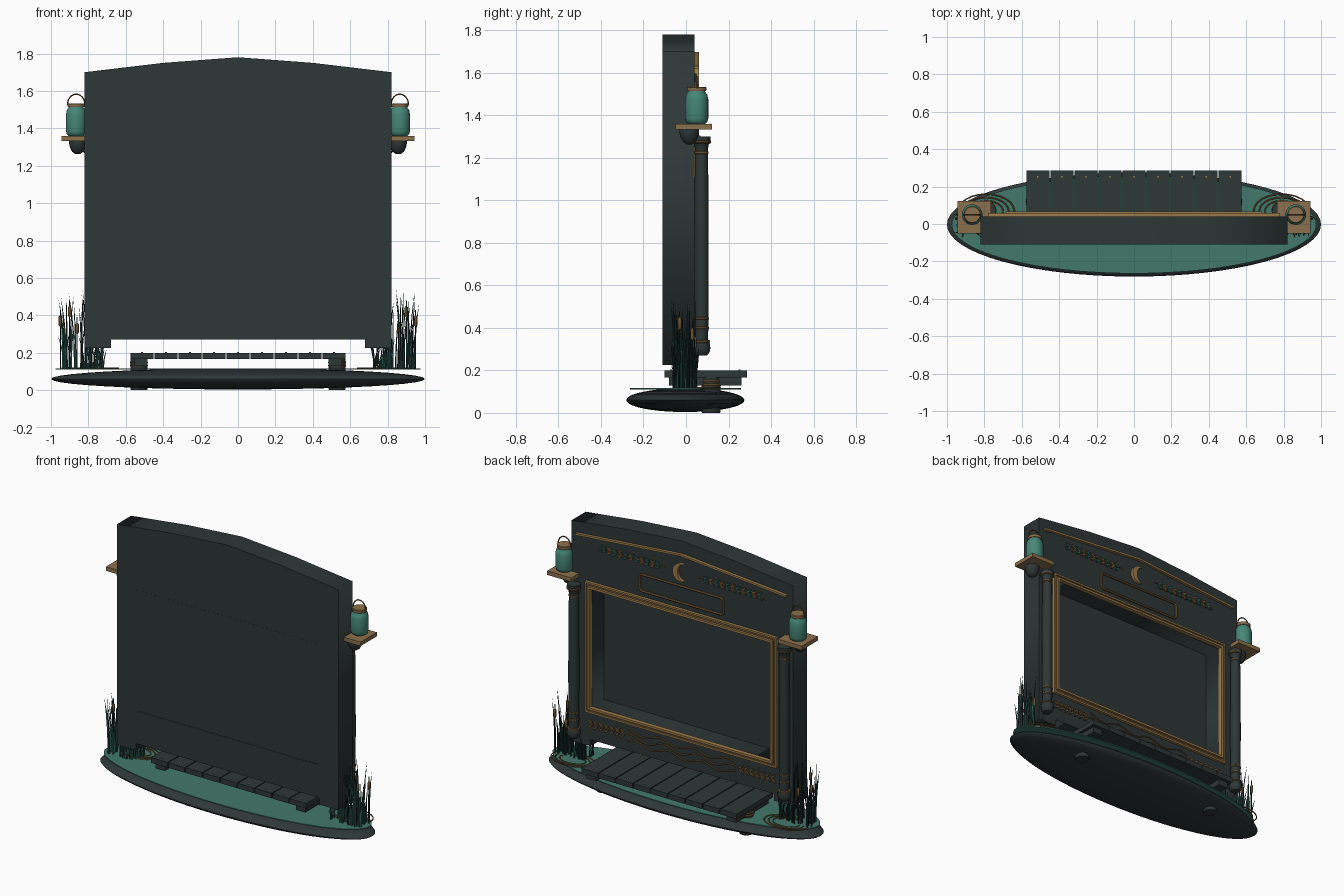
import bpy, bmesh, random
from math import sin, cos, pi, sqrt
from mathutils import Vector

cube = bpy.data.objects.get("Cube")
if cube:
    bpy.data.objects.remove(cube, do_unlink=True)
random.seed(4)


def material(name, r, g, b):
    m = bpy.data.materials.new(name)
    m.use_nodes = True
    m.diffuse_color = (r, g, b, 1)
    m.node_tree.nodes["Principled BSDF"].inputs["Base Color"].default_value = (r, g, b, 1)
    return m


slate = material("dark slate", .027, .038, .038)
water = material("pond teal", .055, .19, .145)
glass = material("jar teal", .06, .24, .185)
gold = material("antique gold", .33, .2, .07)
bronze = material("dark bronze", .15, .085, .03)
wood = material("shelf wood", .26, .16, .075)
reed = material("reed green", .012, .035, .03)
fern = material("fern teal", .02, .1, .08)


def finish(bm, name, mat, smooth=False):
    bmesh.ops.recalc_face_normals(bm, faces=bm.faces)
    if smooth:
        for f in bm.faces:
            f.smooth = True
        for e in bm.edges:
            e.smooth = e.is_manifold and e.calc_face_angle(0) < .7
    me = bpy.data.meshes.new(name)
    bm.to_mesh(me)
    bm.free()
    me.materials.append(mat)
    ob = bpy.data.objects.new(name, me)
    bpy.context.collection.objects.link(ob)
    return ob


def box(name, xs, ys, zs, mat):
    bm = bmesh.new()
    bmesh.ops.create_cube(bm, size=1)
    for v in bm.verts:
        v.co = [(a + b) / 2 + c * (b - a) for (a, b), c in zip((xs, ys, zs), v.co)]
    return finish(bm, name, mat)


def mirror_x(s, a, b):
    return tuple(sorted((s * a, s * b)))


def lathe(name, profile, at, mat, n=20):
    """Turn (radius, z) points round a vertical axis at (x, y)."""
    bm = bmesh.new()
    rings = [[bm.verts.new((at[0] + r * cos(2 * pi * i / n), at[1] + r * sin(2 * pi * i / n), z))
              for i in range(n)] for r, z in profile]
    for a, b in zip(rings, rings[1:]):
        for i in range(n):
            bm.faces.new((a[i], a[i - 1], b[i - 1], b[i]))
    bm.faces.new(rings[0])
    bm.faces.new(rings[-1])
    return finish(bm, name, mat, True)


def curve_mesh(name, cu, mat):
    tmp = bpy.data.objects.new(name, cu)
    bpy.context.collection.objects.link(tmp)
    me = bpy.data.meshes.new_from_object(tmp.evaluated_get(bpy.context.evaluated_depsgraph_get()))
    bpy.data.objects.remove(tmp, do_unlink=True)
    bm = bmesh.new()
    bm.from_mesh(me)
    bmesh.ops.remove_doubles(bm, verts=bm.verts, dist=1e-5)
    return bm


def tube(name, paths, radius, mat, cyclic=False):
    cu = bpy.data.curves.new(name, 'CURVE')
    cu.dimensions, cu.bevel_depth, cu.bevel_resolution = '3D', radius, 1
    cu.use_fill_caps = True
    for path in paths:
        sp = cu.splines.new('POLY')
        sp.points.add(len(path) - 1)
        for p, co in zip(sp.points, path):
            p.co = (*co, 1)
        sp.use_cyclic_u = cyclic
    return finish(curve_mesh(name, cu, mat), name, mat, True)


def plates(name, shapes, y0, y1, mat):
    """Extrude (x, z) outlines from y0 to y1; one object for all."""
    bm = bmesh.new()
    for shape in shapes:
        f = bm.faces.new([bm.verts.new((x, y0, z)) for x, z in shape])
        ext = bmesh.ops.extrude_face_region(bm, geom=[f])["geom"]
        for v in ext:
            if isinstance(v, bmesh.types.BMVert):
                v.co.y = y1
    return finish(bm, name, mat)


def rect_ring(name, x, z0, z1, w, y0, y1, mat):
    bars = [[(-x, z), (x, z), (x, z + w), (-x, z + w)] for z in (z0, z1 - w)]
    bars += [[(a, z0 + w), (a + w, z0 + w), (a + w, z1 - w), (a, z1 - w)] for a in (-x, x - w)]
    return plates(name, bars, y0, y1, mat)


def leaf(x, z, angle, length, width):
    c, s = cos(angle), sin(angle)
    pts = ((0, 0), (.35, .5), (.7, .35), (1, 0), (.7, -.35), (.35, -.5))
    return [(x + c * u * length - s * v * width, z + s * u * length + c * v * width) for u, v in pts]


# Island: lens-shaped body with a thin sheet of water on top
bm = bmesh.new()
bmesh.ops.create_uvsphere(bm, u_segments=64, v_segments=20, radius=1)
for v in bm.verts:
    v.co = (v.co.x, v.co.y * .278 - .003, .06 + v.co.z * .056)
finish(bm, "island_base", slate, True)
pond = lathe("pond_surface", [(.975, .11), (.975, .117)], (0, 0), water, 64)
for v in pond.data.vertices:
    v.co.y = v.co.y * .268 - .003
for s in (-1, 1):
    tube("pond_ripples", [[(s * (.79 + r * cos(t * pi / 12)), .07 + .6 * r * sin(t * pi / 12), .118)
                           for t in range(-1, 20)] for r in (.09, .12, .15)], .004, bronze)

# Cabinet: arched outline with a window, closed by a back panel
X = .82
outline = [(-X, .225), (-.68, .225), (-.68, .27), (.68, .27), (.68, .225), (X, .225),
           (X, 1.7), (.4, 1.75), (0, 1.78), (-.4, 1.75), (-X, 1.7)]
hole = [(-.672, .49), (.672, .49), (.672, 1.3), (-.672, 1.3)]
cu = bpy.data.curves.new("cabinet", 'CURVE')
cu.dimensions, cu.fill_mode, cu.extrude = '2D', 'BOTH', .075
for loop in (outline, hole):
    sp = cu.splines.new('POLY')
    sp.points.add(len(loop) - 1)
    for p, (x, z) in zip(sp.points, loop):
        p.co = (x, z, 0, 1)
    sp.use_cyclic_u = True
bm = curve_mesh("cabinet", cu, slate)
for v in bm.verts:
    v.co = (v.co.x, v.co.z - .035, v.co.y)
finish(bm, "cabinet", slate)
box("back_panel", (-.671, .671), (-.109, -.09), (.491, 1.299), slate)

# Window frame: two gold mouldings with a dark band between
rect_ring("frame_outer", .71, .455, 1.33, .012, .04, .06, gold)
rect_ring("frame_band", .698, .467, 1.318, .014, .04, .053, bronze)
rect_ring("frame_inner", .684, .481, 1.304, .014, .038, .068, gold)


# Header ornament: arched strip, crescent, leafy sprigs and name plate border
def arch(x):
    return 1.685 - .085 * abs(x)


xs = (-.78, -.4, 0, .4, .78)
plates("header_strip", [[(a, arch(a)), (b, arch(b)), (b, arch(b) + .013), (a, arch(a) + .013)]
                        for a, b in zip(xs, xs[1:])], .039, .06, gold)
R = .06
ang = [-1.9 + 3.8 * i / 16 for i in range(17)]
tip = (R * cos(1.9), R * sin(1.9))
outer = [(R * cos(t), 1.575 + R * sin(t)) for t in ang]
inner = [(tip[0] + .042 * sqrt(max(0, 1 - (k / 8) ** 2)), 1.575 + tip[1] * k / 8) for k in range(7, -8, -1)]
plates("crescent", [outer + inner], .04, .06, gold)
for s in (-1, 1):
    stem = [(s * (.13 + .48 * i / 24), .046, 1.57 + .012 * sin(i * .7)) for i in range(25)]
    tube("sprig_stem", [stem], .004, bronze)
    for k, m in enumerate((fern, bronze)):
        plates("sprig_leaves", [leaf(s * (.16 + .04 * i), 1.57, pi / 2 - s * pi / 2 + s * a, .045, .018)
                                for i in range(k, 11, 2) for a in (.6, -.6)], .041, .05, m)
corner = .02
plate_path = []
for cx, cz, a0 in ((.29, 1.46, 0), (-.29, 1.46, 1), (-.29, 1.39, 2), (.29, 1.39, 3)):
    plate_path += [(cx + corner * cos((a0 + i / 4) * pi / 2), .047,
                    cz + corner * sin((a0 + i / 4) * pi / 2)) for i in range(5)]
tube("name_plate_border", [plate_path], .008, bronze, True)

# Lower ornament: flowing waves between rows of leaves
tube("wave_lines", [[(-.4 + .8 * i / 48, .046, z + .016 * sin(i * .42 + ph)) for i in range(49)]
                    for z, ph in ((.405, 0), (.37, .8), (.335, 1.6))], .005, bronze)
for s in (-1, 1):
    plates("lower_leaves", [leaf(s * (.42 + .04 * i), .375, pi / 2 - s * pi / 2 + s * a, .045, .016)
                            for i in range(7) for a in (.65, -.65)], .04, .052, bronze)

for s in (-1, 1):
    # Columns with banded bases and capitals
    at = (s * .78, .073)
    lathe("column", [(.03, .3), (.032, .4), (.034, .7), (.032, 1.1), (.029, 1.28)], at, slate)
    lathe("column_base", [(.026, .27), (.038, .285), (.042, .305), (.038, .33), (.03, .345)], at, slate)
    lathe("column_capital", [(.03, 1.24), (.034, 1.262), (.042, 1.275), (.042, 1.3)], at, slate)
    for z, r in ((.335, .04), (.4, .035), (.445, .035), (1.225, .033), (1.275, .045)):
        lathe("column_band", [(r - .004, z - .007), (r, z - .004), (r, z + .004), (r - .004, z + .007)],
              at, bronze)
    # Shelf with a rounded corbel
    box("lantern_shelf", mirror_x(s, .765, .943), (-.05, .122), (1.333, 1.36), wood)
    lathe("shelf_corbel", [(.012, 1.262), (.03, 1.275), (.042, 1.3), (.046, 1.32), (.046, 1.335)],
          (s * .857, .015), slate)
    # Jar lantern with lid and wire handle
    at = (s * .865, .05)
    lathe("jar", [(.04, 1.36), (.05, 1.368), (.055, 1.385), (.055, 1.475), (.05, 1.497),
                  (.04, 1.51), (.04, 1.52)], at, glass, 24)
    lathe("jar_lid", [(.044, 1.513), (.046, 1.517), (.046, 1.53), (.042, 1.534)], at, wood, 24)
    tube("jar_handle", [[(at[0] + .047 * cos(pi * i / 12), .05, 1.525 + .058 * sin(pi * i / 12))
                         for i in range(13)]], .004, bronze)

# Dock: planks with nails, bearers and round posts
for i in range(9):
    x = (i - 4) * .1285
    box("dock_plank", (x - .061, x + .061), (-.1, .286), (.166, .2), slate)
    for y in (.252, -.07):
        lathe("plank_nail", [(.005, .199), (.005, .203)], (x, y), gold, 8)
for s in (-1, 1):
    box("dock_bearer", mirror_x(s, .485, .555), (-.08, .262), (.128, .166), slate)
    lathe("dock_post", [(.042, 0), (.045, .005), (.045, .166)], (s * .53, .118), slate, 16)
    for z in (.132, .148):
        lathe("post_rope", [(.044, z - .007), (.049, z), (.044, z + .007)], (s * .53, .118), bronze, 16)


# Reeds: bent, tapering three-sided blades with some bulrush heads
def blade(bm, base, lean, h, r):
    rings = []
    for t in (0, .4, .75):
        c = Vector((base[0] + lean[0] * t * t, base[1] + lean[1] * t * t, .112 + h * t))
        rings.append([bm.verts.new(c + Vector((cos(k * 2 * pi / 3), sin(k * 2 * pi / 3), 0)) * r * (1 - t * .6))
                      for k in range(3)])
    top = bm.verts.new((base[0] + lean[0], base[1] + lean[1], .112 + h))
    for a, b in zip(rings, rings[1:]):
        for k in range(3):
            bm.faces.new((a[k - 1], a[k], b[k], b[k - 1]))
    for k in range(3):
        bm.faces.new((rings[-1][k - 1], rings[-1][k], top))


for s in (-1, 1):
    for name, mat, count in (("reeds_dark", reed, 46), ("reeds_teal", fern, 16)):
        bm = bmesh.new()
        for i in range(count):
            x = random.uniform(.72, .94)
            h = random.uniform(.1, .2) if x < .8 else random.uniform(.16, .44)
            lean = random.uniform(-.03, .035)
            blade(bm, (s * x, random.uniform(-.06, .05)), (s * lean, random.uniform(-.03, .02)), h, .006)
        finish(bm, name, mat)
    for x, y, z in ((.95, .03, .37), (.9, -.03, .42), (.86, .04, .33)):
        tube("bulrush_stem", [[(s * x, y, .112), (s * x, y, z + .06)]], .003, reed)
        lathe("bulrush_head", [(.003, z - .03), (.009, z - .022), (.009, z + .022), (.003, z + .03)],
              (s * x, y), bronze, 8)
